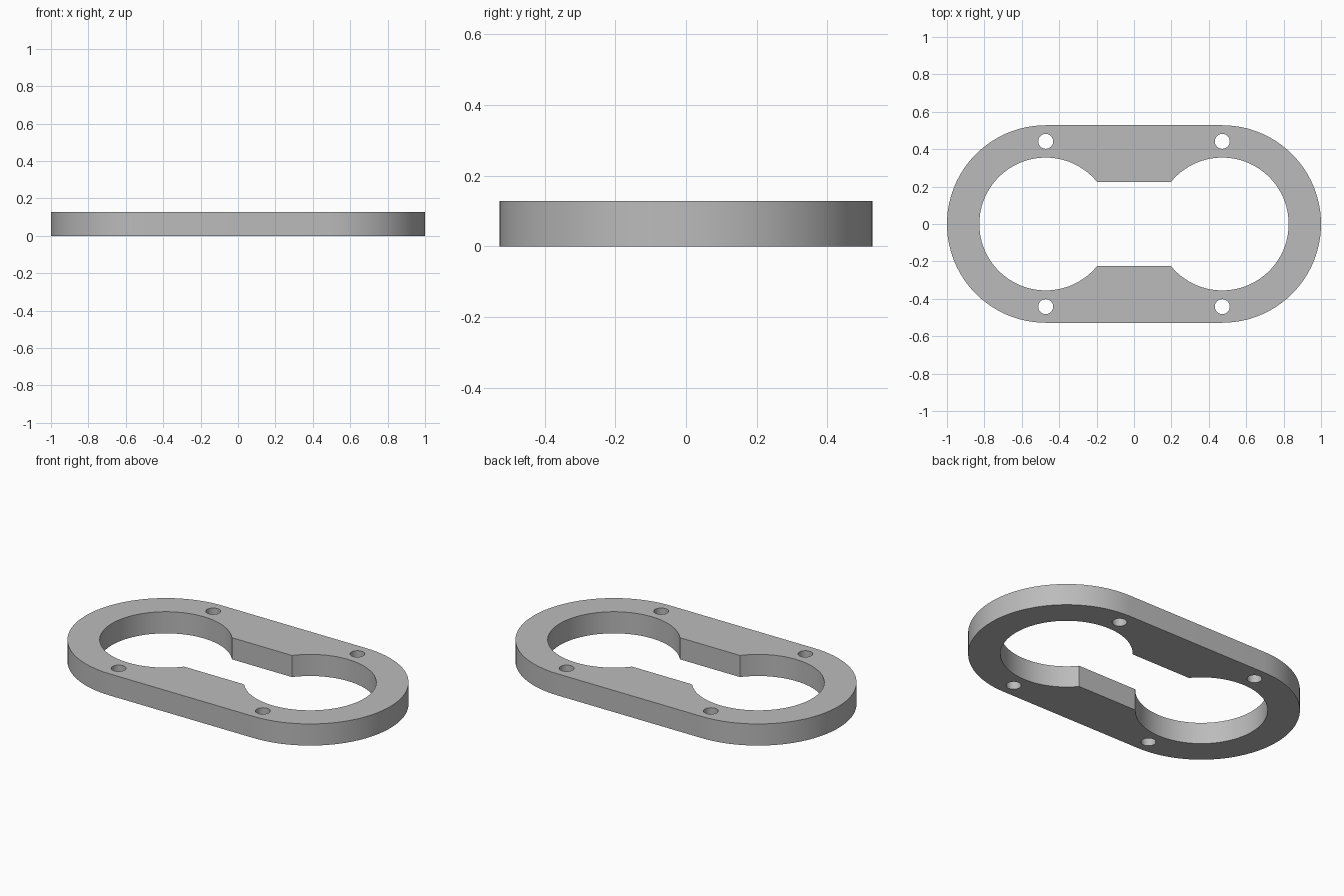
import bpy, bmesh
from math import pi, cos, sin, asin, radians

if "Cube" in bpy.data.objects:
    bpy.data.objects.remove(bpy.data.objects["Cube"], do_unlink=True)

HEIGHT = 0.128
CENTRE = 0.472      # x of both ring centres
OUTER = 0.528       # outer end radius
BORE = 0.355        # radius of the large openings
NECK = 0.224        # half width of the slot joining them
HOLE_Y, HOLE_R = 0.442, 0.04


def arc(cx, cy, r, start, end, steps):
    return [(cx + r * cos(start + (end - start) * i / steps),
             cy + r * sin(start + (end - start) * i / steps))
            for i in range(steps + 1)]


def two_ended(r, half_angle, steps):
    """Closed outline of a right-hand arc and its mirrored left-hand arc."""
    right = arc(CENTRE, 0, r, -half_angle, half_angle, steps)
    return right + [(-x, -y) for x, y in right]


# Outlines: stadium rim, keyhole-shaped opening, four screw holes
outlines = [two_ended(OUTER, pi / 2, 48),
            two_ended(BORE, pi - asin(NECK / BORE), 72)]
for sx in (-1, 1):
    for sy in (-1, 1):
        outlines.append(arc(sx * CENTRE, sy * HOLE_Y, HOLE_R, 0, 2 * pi, 32)[:-1])

# Fill the plate between the outlines, then extrude it to full thickness
bm = bmesh.new()
edges = []
for points in outlines:
    verts = [bm.verts.new((x, y, 0)) for x, y in points]
    edges += [bm.edges.new((v, verts[i - 1])) for i, v in enumerate(verts)]
bmesh.ops.triangle_fill(bm, edges=edges, use_beauty=True, normal=(0, 0, 1))
top = bmesh.ops.extrude_face_region(bm, geom=bm.faces[:], use_keep_orig=True)
bmesh.ops.translate(bm, vec=(0, 0, HEIGHT),
                    verts=[g for g in top["geom"] if isinstance(g, bmesh.types.BMVert)])
bmesh.ops.recalc_face_normals(bm, faces=bm.faces[:])

mesh = bpy.data.meshes.new("mounting_plate")
bm.to_mesh(mesh)
bm.free()
plate = bpy.data.objects.new("mounting_plate", mesh)
bpy.context.collection.objects.link(plate)

# Plain grey material
grey = bpy.data.materials.new("plain_grey")
grey.use_nodes = True
colour = (0.5, 0.5, 0.5, 1)
grey.diffuse_color = colour
grey.node_tree.nodes["Principled BSDF"].inputs["Base Color"].default_value = colour
mesh.materials.append(grey)

# Smooth curved walls, crisp rims
bpy.ops.object.select_all(action="DESELECT")
plate.select_set(True)
bpy.context.view_layer.objects.active = plate
bpy.ops.object.shade_smooth_by_angle(angle=radians(30))
